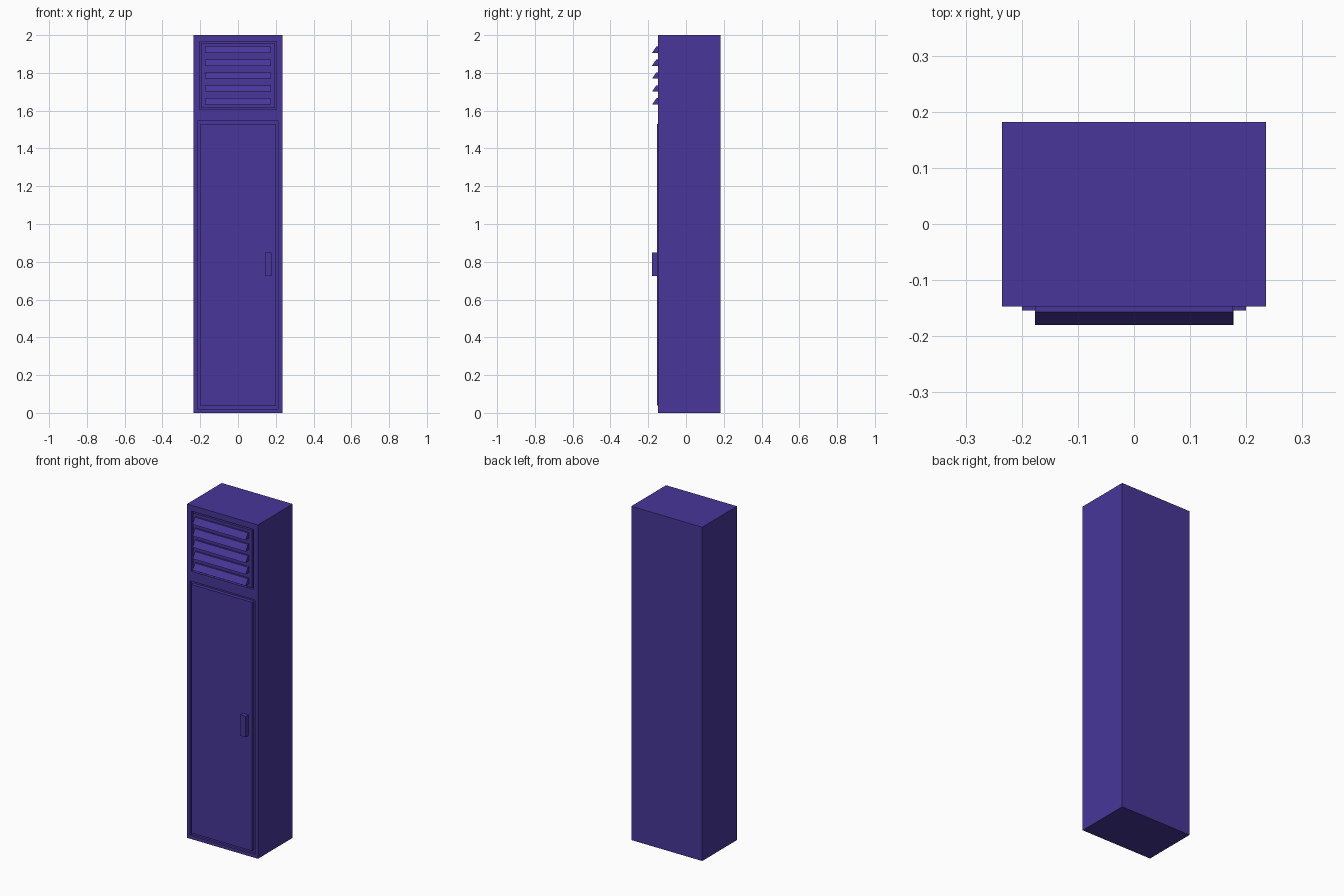
import bpy, bmesh

if "Cube" in bpy.data.objects:
    bpy.data.objects.remove(bpy.data.objects["Cube"])

paint = bpy.data.materials.new("purple_paint")
paint.diffuse_color = (0.065, 0.037, 0.32, 1)
paint.use_nodes = True
paint.node_tree.nodes["Principled BSDF"].inputs["Base Color"].default_value = paint.diffuse_color


def prism(name, profile, x0, x1):
    """Extrude a (y, z) profile along x."""
    bm = bmesh.new()
    face = bm.faces.new([bm.verts.new((x0, y, z)) for y, z in profile])
    ext = bmesh.ops.extrude_face_region(bm, geom=[face])
    verts = [v for v in ext["geom"] if isinstance(v, bmesh.types.BMVert)]
    bmesh.ops.translate(bm, verts=verts, vec=(x1 - x0, 0, 0))
    bmesh.ops.recalc_face_normals(bm, faces=bm.faces)
    me = bpy.data.meshes.new(name)
    bm.to_mesh(me)
    bm.free()
    me.materials.append(paint)
    ob = bpy.data.objects.new(name, me)
    bpy.context.collection.objects.link(ob)
    return ob


def box(name, x0, x1, y0, y1, z0, z1):
    return prism(name, [(y0, z0), (y1, z0), (y1, z1), (y0, z1)], x0, x1)


FRONT = -0.147

# Cabinet body
body = box("cabinet_body", -0.235, 0.235, FRONT, 0.182, 0, 2)

# Shallow recesses for the door and the vent panel
recesses = [("door_recess", 0.215, 0.02, 1.545), ("vent_recess", 0.205, 1.605, 1.965)]
for name, w, z0, z1 in recesses:
    cutter = box(name, -w, w, -0.2, FRONT + 0.014, z0, z1)
    mod = body.modifiers.new(name, 'BOOLEAN')
    mod.operation = 'DIFFERENCE'
    mod.solver = 'EXACT'
    mod.object = cutter
    cutter.hide_render = True
    cutter.hide_set(True)

# Door and handle
box("door", -0.2, 0.2, -0.154, FRONT + 0.016, 0.04, 1.53)
box("door_handle", 0.142, 0.177, -0.18, -0.152, 0.725, 0.85)

# Vent panel with wedge-shaped louvres
box("vent_panel", -0.195, 0.195, FRONT, FRONT + 0.016, 1.613, 1.957)
for i in range(5):
    z = 1.632 + i * 0.0685
    prism(f"vent_louvre_{i + 1}",
          [(-0.18, z), (-0.145, z), (-0.145, z + 0.034), (-0.157, z + 0.034)],
          -0.176, 0.176)
